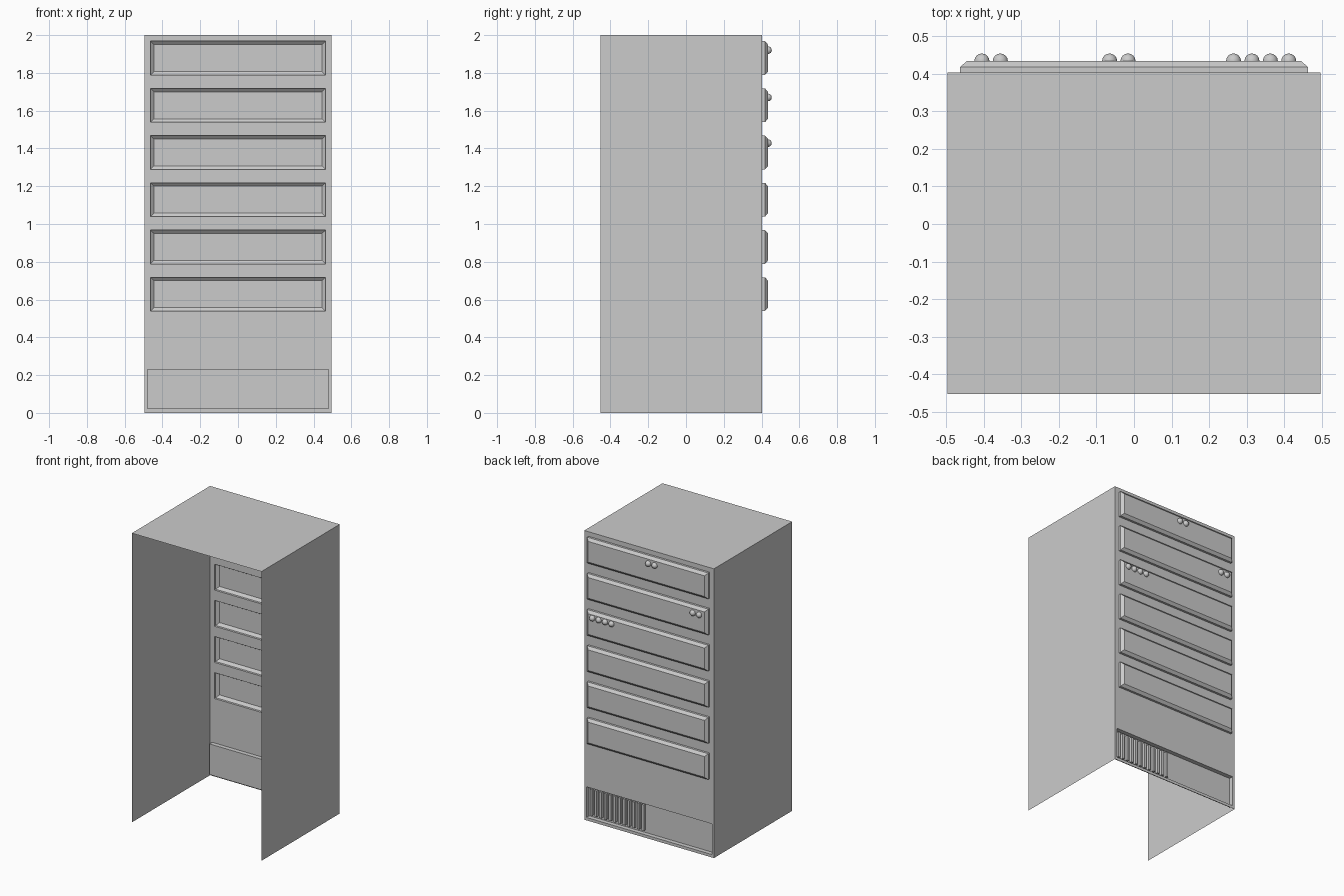
import bpy, bmesh
from mathutils import Matrix

if "Cube" in bpy.data.objects:
    bpy.data.objects.remove(bpy.data.objects["Cube"])

W, Y0, Y1, H = 0.496, -0.452, 0.403, 2.0   # half width, open side, panel plane, height


def finish(bm, name):
    me = bpy.data.meshes.new(name)
    bm.to_mesh(me)
    bm.free()
    ob = bpy.data.objects.new(name, me)
    bpy.context.collection.objects.link(ob)
    return ob


def loft(name, rings, cap=True):
    """Join rectangles (half width, z low, z high, y) that face +y."""
    bm = bmesh.new()
    prev = None
    for hw, z0, z1, y in rings:
        ring = [bm.verts.new(p) for p in
                ((hw, y, z0), (-hw, y, z0), (-hw, y, z1), (hw, y, z1))]
        if prev:
            for i in range(4):
                j = (i + 1) % 4
                bm.faces.new((prev[i], prev[j], ring[j], ring[i]))
        prev = ring
    if cap:
        bm.faces.new(prev)
    return finish(bm, name)


# Cabinet shell: two sides and a top, open at the front and underneath
bm = bmesh.new()
prof = [(-W, 0), (-W, H), (W, H), (W, 0)]
a = [bm.verts.new((x, Y0, z)) for x, z in prof]
b = [bm.verts.new((x, Y1, z)) for x, z in prof]
for i in range(3):
    bm.faces.new((a[i], b[i], b[i + 1], a[i + 1]))
finish(bm, "cabinet_shell")

# Panel bands, each with a hollow raised drawer front with chamfered rim
top = H
for i in range(6):
    z0, z1 = 1.789 - 0.25 * i, 1.968 - 0.25 * i
    low = z0 - 0.035
    loft(f"panel_band_{i + 1}", [(W, low, top, Y1), (0.463, z0, z1, Y1)], False)
    c = 0.018
    loft(f"drawer_front_{i + 1}", [(0.463, z0, z1, Y1), (0.463, z0, z1, 0.418),
                                   (0.463 - c, z0 + c, z1 - c, 0.434)])
    top = low

# Lower band with the recessed base panel
BACK = Y1 - 0.03
loft("base_band", [(W, 0, top, Y1), (0.48, 0.02, 0.232, Y1)], False)
loft("base_recess", [(0.48, 0.02, 0.232, Y1), (0.48, 0.02, 0.232, BACK)])

# Vent slats standing in the recess
bm = bmesh.new()
for i in range(12):
    x = 0.452 - i * 0.036
    m = Matrix.Translation((x, BACK + 0.0105, 0.128)) @ Matrix.Diagonal((0.017, 0.02, 0.18, 1))
    bmesh.ops.create_cube(bm, size=1, matrix=m)
finish(bm, "vent_slats")

# Half-round knobs on the top three drawers
knobs = {1.92: (-0.065, -0.016), 1.67: (-0.405, -0.356), 1.428: (0.265, 0.314, 0.363, 0.412)}
for z, xs in knobs.items():
    for k, x in enumerate(xs):
        bm = bmesh.new()
        bmesh.ops.create_uvsphere(bm, u_segments=16, v_segments=12, radius=0.02)
        bmesh.ops.bisect_plane(bm, geom=bm.verts[:] + bm.edges[:] + bm.faces[:],
                               plane_co=(0, 0.0005, 0), plane_no=(0, 1, 0), clear_inner=True)
        bmesh.ops.translate(bm, verts=bm.verts, vec=(x, 0.434, z))
        for f in bm.faces:
            f.smooth = True
        finish(bm, f"knob_{int(z * 100)}_{k + 1}")
